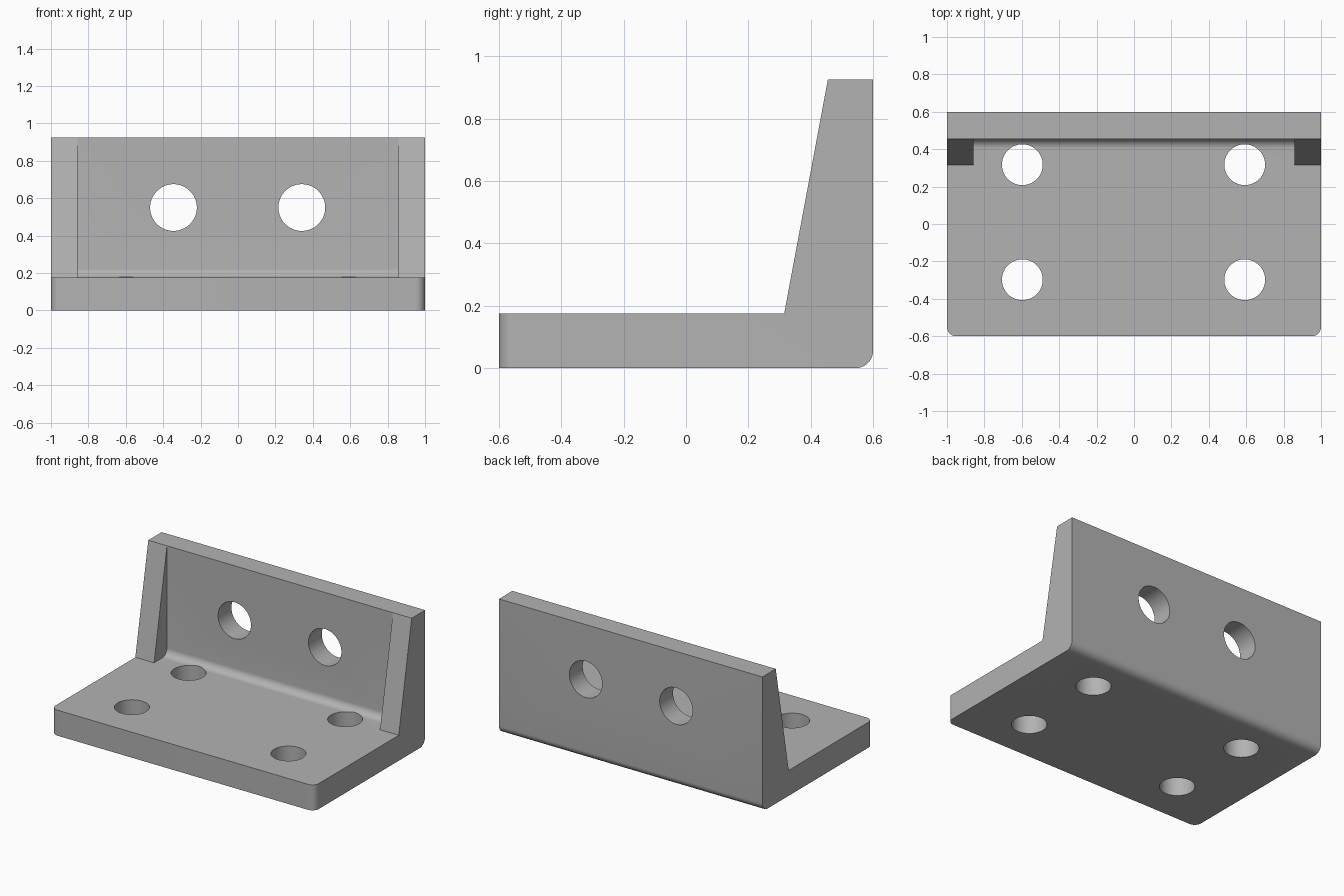
import bpy, bmesh, math
from mathutils import Matrix

if "Cube" in bpy.data.objects:
    bpy.data.objects.remove(bpy.data.objects["Cube"])

grey = bpy.data.materials.new("plain grey")
grey.diffuse_color = (0.45, 0.45, 0.45, 1)
grey.use_nodes = True
grey.node_tree.nodes["Principled BSDF"].inputs["Base Color"].default_value = grey.diffuse_color


def arc(cy, cz, r, a0, a1, n=10):
    """Points of an arc in the y-z plane, angles in degrees."""
    angles = [math.radians(a0 + (a1 - a0) * i / n) for i in range(n + 1)]
    return [(cy + r * math.cos(a), cz + r * math.sin(a)) for a in angles]


def extrude_x(name, profile, half):
    """Closed y-z profile extruded symmetrically along x."""
    bm = bmesh.new()
    face = bm.faces.new([bm.verts.new((-half, y, z)) for y, z in profile])
    out = bmesh.ops.extrude_face_region(bm, geom=[face])
    moved = [g for g in out["geom"] if isinstance(g, bmesh.types.BMVert)]
    bmesh.ops.translate(bm, verts=moved, vec=(2 * half, 0, 0))
    bmesh.ops.recalc_face_normals(bm, faces=bm.faces)
    return finish(name, bm)


def finish(name, bm):
    mesh = bpy.data.meshes.new(name)
    bm.to_mesh(mesh)
    bm.free()
    mesh.materials.append(grey)
    obj = bpy.data.objects.new(name, mesh)
    bpy.context.collection.objects.link(obj)
    return obj


def cut(body, cutter):
    mod = body.modifiers.new(cutter.name, "BOOLEAN")
    mod.operation, mod.solver, mod.object = "DIFFERENCE", "EXACT", cutter
    bpy.context.view_layer.objects.active = body
    bpy.ops.object.modifier_apply(modifier=mod.name)
    bpy.data.objects.remove(cutter)


def drill(body, name, location, radius, axis):
    bm = bmesh.new()
    turn = Matrix.Rotation(math.pi / 2, 4, "X") if axis == "Y" else Matrix()
    bmesh.ops.create_cone(bm, cap_ends=True, segments=64, radius1=radius, radius2=radius,
                          depth=0.6, matrix=Matrix.Translation(location) @ turn)
    cut(body, finish(name, bm))


# Solid bracket: base plate, rounded lower back edge, upright with sloping front
bracket = extrude_x("angle_bracket", [(-0.6, 0), *arc(0.545, 0.055, 0.055, -90, 0),
                    (0.6, 0.925), (0.455, 0.925), (0.315, 0.175), (-0.6, 0.175)], 1)

# Round the two front corners of the base plate
bm = bmesh.new()
bm.from_mesh(bracket.data)
corners = [e for e in bm.edges if all(v.co.y < -0.59 for v in e.verts)
           and abs(e.verts[0].co.x - e.verts[1].co.x) < 0.01]
bmesh.ops.bevel(bm, geom=corners, offset=0.05, segments=10, profile=0.5, affect="EDGES")
bm.to_mesh(bracket.data)
bm.free()

# Pocket between the two side gussets, with a fillet at the foot of the wall
cut(bracket, extrude_x("pocket", [(0.25, 0.175), *arc(0.405, 0.225, 0.05, -90, 0),
                                  (0.455, 1.0), (0.25, 1.0)], 0.858))

# Mounting holes in the base plate and the upright
for x in (-0.597, 0.592):
    for y in (-0.298, 0.317):
        drill(bracket, "base_hole", (x, y, 0.1), 0.109, "Z")
for x in (-0.345, 0.341):
    drill(bracket, "wall_hole", (x, 0.5, 0.55), 0.125, "Y")

bracket.select_set(True)
bpy.context.view_layer.objects.active = bracket
bpy.ops.object.shade_smooth_by_angle(angle=math.radians(30))
